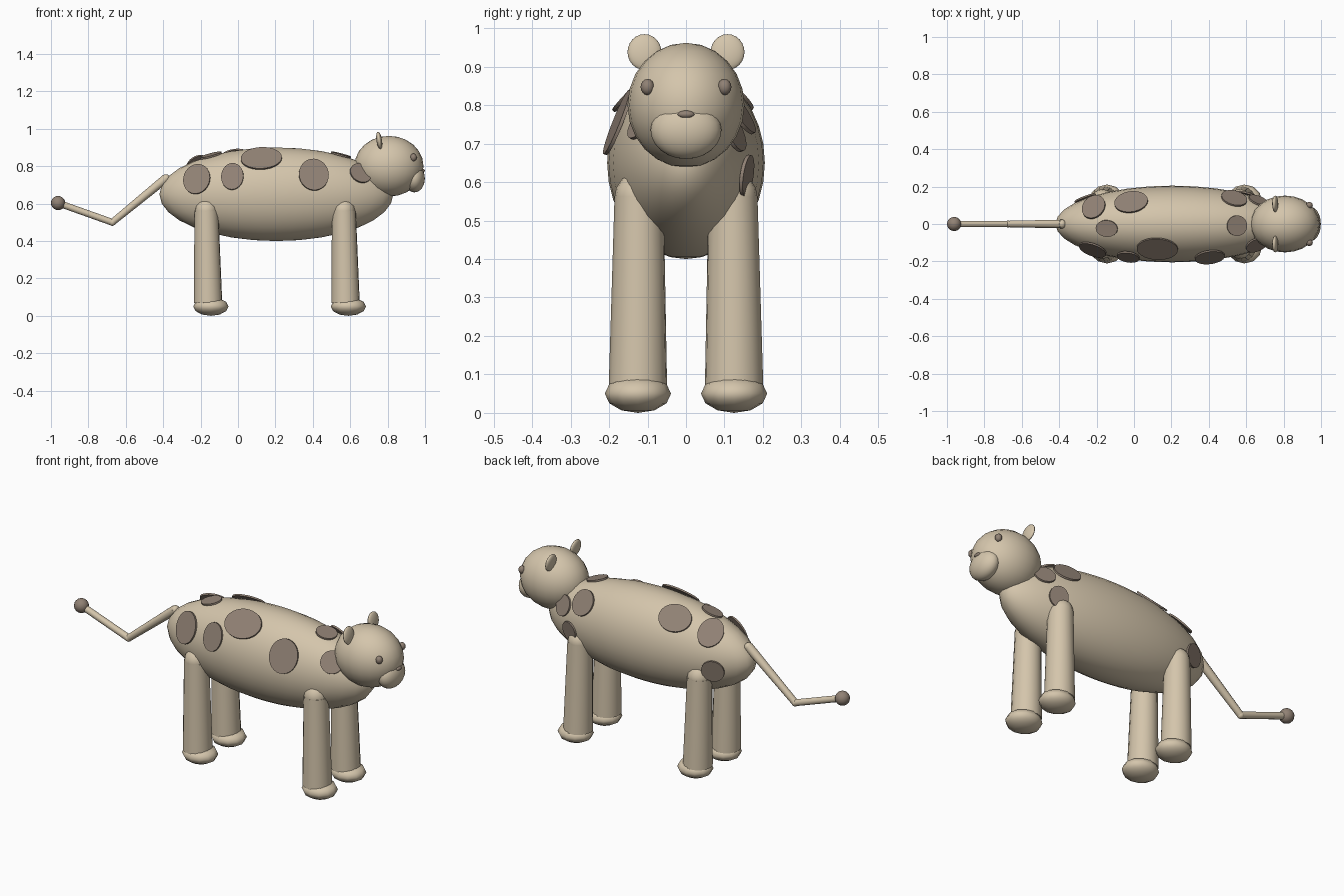
import bpy
from math import radians, sin, cos, sqrt
from mathutils import Vector, Matrix

cube = bpy.data.objects.get("Cube")
if cube:
    bpy.data.objects.remove(cube, do_unlink=True)


def material(name, rgb):
    mat = bpy.data.materials.new(name)
    mat.use_nodes = True
    mat.diffuse_color = (*rgb, 1)
    mat.node_tree.nodes["Principled BSDF"].inputs["Base Color"].default_value = (*rgb, 1)
    return mat


tan = material("tan", (0.66, 0.56, 0.41))
brown = material("grey_brown", (0.28, 0.22, 0.175))


def finish(name, mat, angle=60):
    ob = bpy.context.object
    ob.name = name
    ob.data.materials.append(mat)
    bpy.ops.object.shade_smooth_by_angle(angle=radians(angle))
    return ob


def ball(name, loc, scale, mat=tan, segs=24, rings=12, tilt=0):
    bpy.ops.mesh.primitive_uv_sphere_add(segments=segs, ring_count=rings, radius=1,
                                         location=loc, rotation=(0, tilt, 0))
    bpy.context.object.scale = scale
    return finish(name, mat)


def rod(name, start, end, r1, r2, sides=16):
    start, end = Vector(start), Vector(end)
    axis = end - start
    bpy.ops.mesh.primitive_cone_add(vertices=sides, radius1=r1, radius2=r2, depth=axis.length,
                                    location=(start + end) / 2,
                                    rotation=axis.to_track_quat('Z', 'Y').to_euler())
    return finish(name, tan)


# Body and head
CENTER = Vector((0.205, 0, 0.65))
SIZE = Vector((0.625, 0.205, 0.25))
ball("body", CENTER, SIZE, segs=32, rings=16)
ball("head", (0.807, 0, 0.80), (0.185, 0.152, 0.162))
ball("muzzle", (0.943, 0, 0.735), (0.056, 0.092, 0.075))
ball("nose", (0.988, 0, 0.776), (0.011, 0.022, 0.010), brown, 12, 8)

# Paired parts: eyes, ears, legs and feet
for side, label in ((1, "back"), (-1, "front")):
    ball(f"eye_{label}", (0.938, side * 0.1, 0.847), (0.018, 0.018, 0.021), brown, 12, 8)
    ball(f"ear_{label}", (0.755, side * 0.108, 0.938), (0.015, 0.044, 0.047), tilt=-0.15)
    for x, end in ((0.572, "fore"), (-0.163, "hind")):
        name = f"{end}_leg_{label}"
        y = side * 0.125
        top = (x - 0.006, side * 0.122, 0.56)
        rod(name, (x + 0.003, y, 0.07), top, 0.076, 0.064)
        ball(f"{name}_cap", top, (0.062, 0.064, 0.066), segs=16, rings=8)
        ball(f"{name}_foot", (x + 0.018, y, 0.05), (0.094, 0.086, 0.05), segs=12, rings=6)

# Jointed tail with a ball tip
root, bend, tip = (-0.385, 0, 0.735), (-0.672, 0, 0.5), (-0.962, 0, 0.603)
rod("tail_base", root, bend, 0.024, 0.018, 10)
rod("tail_end", bend, tip, 0.018, 0.018, 10)
ball("tail_root", root, (0.022, 0.024, 0.022), segs=12, rings=8)
ball("tail_joint", bend, (0.019, 0.019, 0.019), segs=12, rings=8)
ball("tail_tip", tip, (0.038, 0.038, 0.038), brown, 16, 10)

# Oval spots lying on the body: x, angle from the top, half length, half width
SPOTS = [(-0.22, -64, 0.075, 0.085), (-0.03, -66, 0.06, 0.075), (0.125, -40, 0.11, 0.08),
         (0.405, -64, 0.08, 0.09), (0.655, -50, 0.06, 0.06), (0.55, -3, 0.055, 0.055),
         (-0.145, -8, 0.06, 0.045), (-0.215, 36, 0.065, 0.08), (-0.015, 37, 0.09, 0.075),
         (0.535, 51, 0.07, 0.07), (0.665, 62, 0.055, 0.055), (0.605, 100, 0.05, 0.055),
         (-0.26, 101, 0.06, 0.06)]
for i, (x, degrees, length, width) in enumerate(SPOTS):
    a = radians(degrees)
    t = (x - CENTER.x) / SIZE.x
    r = sqrt(1 - t * t)
    unit = Vector((t, r * sin(a), r * cos(a)))
    normal = Vector([u / s for u, s in zip(unit, SIZE)]).normalized()
    point = CENTER + Vector([u * s for u, s in zip(unit, SIZE)]) + normal * 0.003
    along = (Vector((1, 0, 0)) - normal * normal.x).normalized()
    across = normal.cross(along)
    bpy.ops.mesh.primitive_cylinder_add(vertices=28, radius=1, depth=1)
    ob = finish(f"spot_{i + 1}", brown, 30)
    turn = Matrix((along, across, normal)).transposed().to_4x4()
    ob.matrix_world = Matrix.Translation(point) @ turn @ Matrix.Diagonal((length, width, 0.009, 1))
